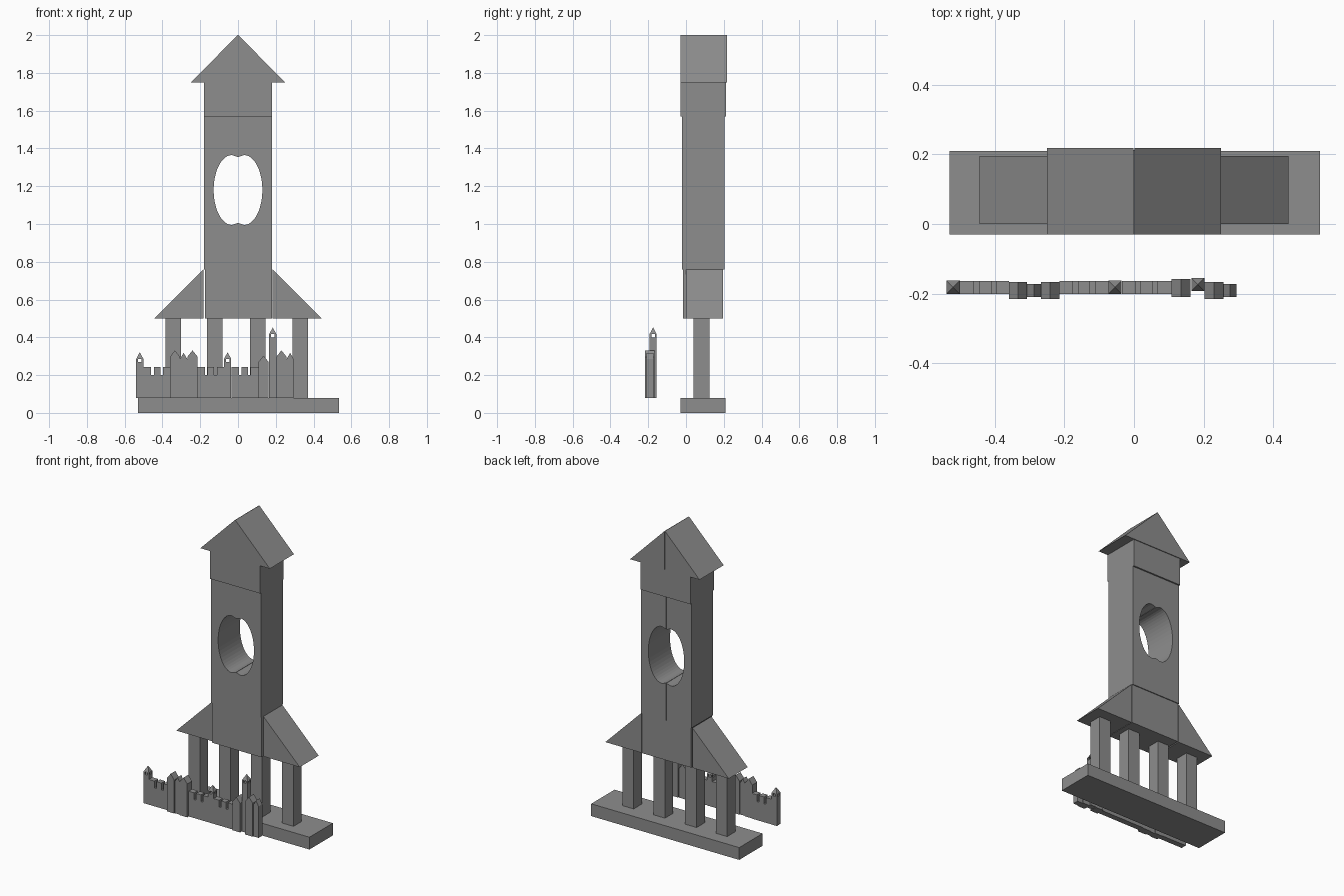
import bpy
import bmesh
from math import cos, sin, pi

cube = bpy.data.objects.get("Cube")
if cube:
    bpy.data.objects.remove(cube, do_unlink=True)

grey = bpy.data.materials.new("mid grey")
grey.use_nodes = True
colour = (0.27, 0.27, 0.27, 1)
grey.diffuse_color = colour
grey.node_tree.nodes["Principled BSDF"].inputs["Base Color"].default_value = colour


def finish(name, bm):
    bmesh.ops.recalc_face_normals(bm, faces=bm.faces)
    mesh = bpy.data.meshes.new(name)
    bm.to_mesh(mesh)
    bm.free()
    mesh.materials.append(grey)
    ob = bpy.data.objects.new(name, mesh)
    bpy.context.collection.objects.link(ob)
    return ob


def add_prism(bm, outline, y0, y1):
    """Extrude an x-z outline from y0 to y1."""
    face = bm.faces.new([bm.verts.new((x, y0, z)) for x, z in outline])
    out = bmesh.ops.extrude_face_region(bm, geom=[face])
    for v in out["geom"]:
        if isinstance(v, bmesh.types.BMVert):
            v.co.y = y1


def prism(name, outline, y0, y1):
    bm = bmesh.new()
    add_prism(bm, outline, y0, y1)
    return finish(name, bm)


def rect(x0, x1, z0, z1):
    return [(x0, z0), (x1, z0), (x1, z1), (x0, z1)]


# Base slab and columns
prism("base", rect(-0.53, 0.535, 0, 0.08), -0.03, 0.21)
for i, x in enumerate((-0.343, -0.123, 0.105, 0.33)):
    prism(f"column_{i + 1}", rect(x - 0.041, x + 0.041, 0.08, 0.5), 0.04, 0.125)

# Porch block with a sloping wedge on each side
prism("porch_block", rect(-0.175, 0.18, 0.5, 0.76), -0.017, 0.197)
for side, s in (("left", 1), ("right", -1)):
    prism(side + "_porch_wedge",
          [(s * 0.183, 0.5), (s * 0.444, 0.5), (s * 0.183, 0.76)], 0, 0.195)

    # Half of the tower shaft, with a half oval cut from its inner edge
    gap = s * 0.001
    arc = [(s * (0.032 + 0.097 * cos(a)), 1.18 + 0.185 * sin(a))
           for a in [-pi / 2 + pi * i / 24 for i in range(25)]]
    shaft = [(gap, 0.76), (s * 0.18, 0.76), (s * 0.18, 1.57), (gap, 1.57),
             (gap, 1.355)] + arc[::-1] + [(gap, 1.005)]
    prism(side + "_shaft", shaft, -0.02, 0.203)

    # Half of the gable roof
    prism(side + "_roof", [(gap, 1.75), (s * 0.25, 1.75), (gap, 2)], -0.03, 0.218)

prism("belfry", rect(-0.18, 0.18, 1.57, 1.75), -0.03, 0.213)


# Castle wall in front
def battlement(name, x0, x1, notches):
    points = [(x0, 0.08), (x1, 0.08), (x1, 0.244)]
    for x in sorted(notches, reverse=True):
        points += [(x + 0.007, 0.244), (x + 0.007, 0.2),
                   (x - 0.007, 0.2), (x - 0.007, 0.244)]
    prism(name, points + [(x0, 0.244)], -0.201, -0.164)


battlement("right_wall", -0.501, -0.36, (-0.453, -0.403))
battlement("middle_wall", -0.214, -0.074, (-0.168, -0.119))
battlement("left_wall", -0.035, 0.108, (0.012, 0.06))


def turret(name, x, y, peak):
    """Slim tower with an open lantern and a pyramid cap."""
    r, eave, sill = 0.019, peak - 0.035, peak - 0.052
    bm = bmesh.new()
    add_prism(bm, rect(x - r, x + r, 0.08, sill), y - r, y + r)
    for sx in (-1, 1):
        for sy in (-1, 1):
            px, py = x + sx * 0.014, y + sy * 0.014
            add_prism(bm, rect(px - 0.005, px + 0.005, sill, eave),
                      py - 0.005, py + 0.005)
    corners = [bm.verts.new((x + a * r, y + b * r, eave))
               for a, b in ((-1, -1), (1, -1), (1, 1), (-1, 1))]
    tip = bm.verts.new((x, y, peak))
    bm.faces.new(corners)
    for i in range(4):
        bm.faces.new((corners[i], corners[(i + 1) % 4], tip))
    finish(name, bm)


turret("right_turret", -0.52, -0.182, 0.321)
turret("middle_turret", -0.055, -0.182, 0.321)
turret("tall_turret", 0.184, -0.174, 0.452)


def gate_tower(name, x0, x1, y0, y1, peak):
    """Gabled tower with its ridge running front to back."""
    eave = peak - 0.034
    prism(name, [(x0, 0.08), (x1, 0.08), (x1, eave),
                 ((x0 + x1) / 2, peak), (x0, eave)], y0, y1)


gate_tower("gate_tower_right", -0.36, -0.308, -0.216, -0.167, 0.331)
gate_tower("gate_middle", -0.308, -0.268, -0.21, -0.172, 0.318)
gate_tower("gate_tower_left", -0.268, -0.214, -0.216, -0.167, 0.331)
gate_tower("corner_tower", 0.108, 0.162, -0.21, -0.158, 0.303)
gate_tower("end_tower", 0.203, 0.257, -0.216, -0.167, 0.331)
gate_tower("end_tower_small", 0.257, 0.295, -0.21, -0.172, 0.318)
